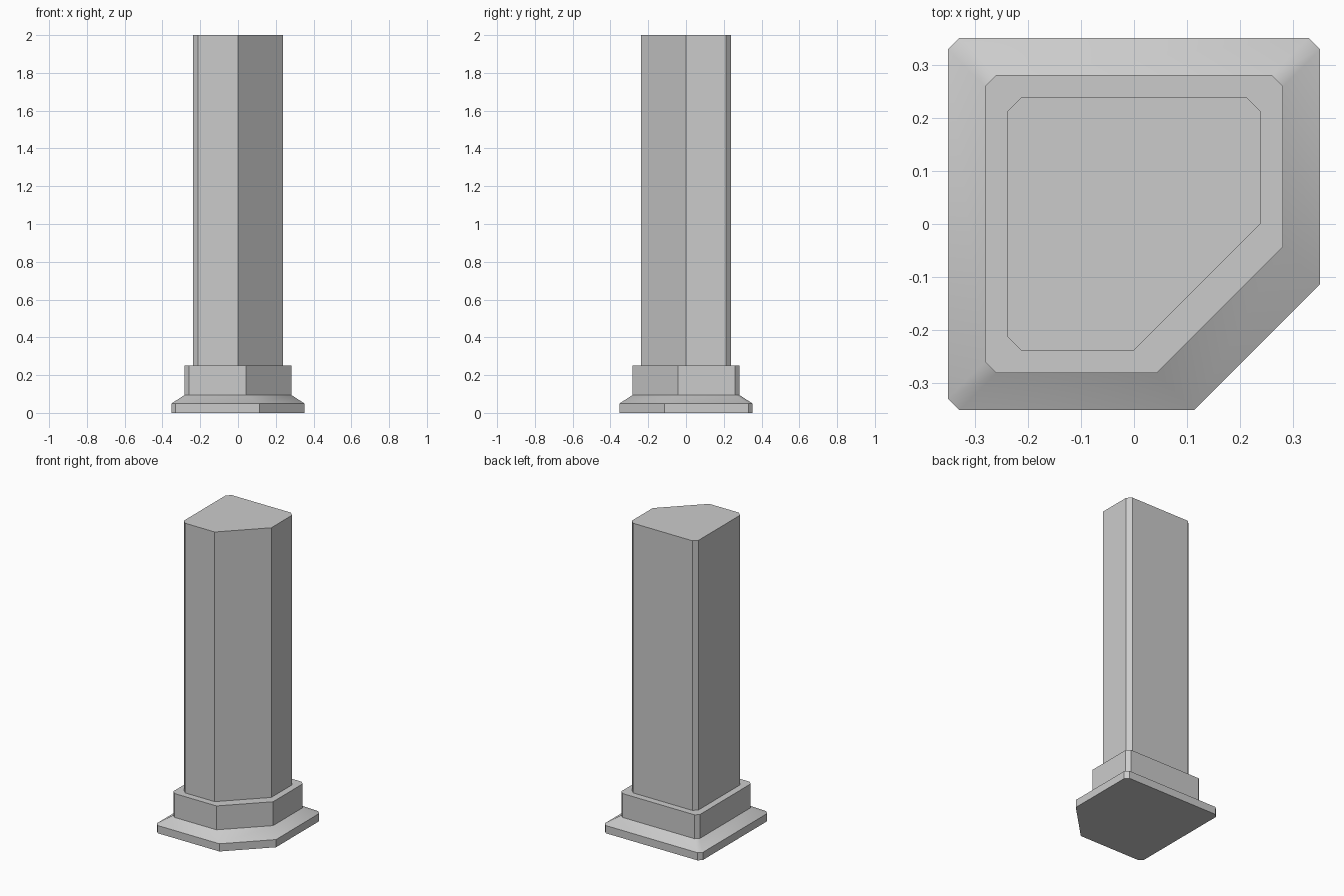
import bpy, bmesh, math

if "Cube" in bpy.data.objects:
    bpy.data.objects.remove(bpy.data.objects["Cube"])


def outline(h, chamfer=0.025, cut=0.239):
    """Square of half-width h: three small chamfers, one large front-right cut."""
    pts = []
    for sx, sy, c in ((1, -1, cut), (1, 1, chamfer), (-1, 1, chamfer), (-1, -1, chamfer)):
        pair = [(sx * (h - c), sy * h), (sx * h, sy * (h - c))]
        pts += pair if sx * sy < 0 else pair[::-1]
    return pts


def loft(name, rings, cap_bottom=False, cap_top=False):
    """Skin a stack of (outline, z) rings."""
    bm = bmesh.new()
    loops = [[bm.verts.new((x, y, z)) for x, y in pts] for pts, z in rings]
    for a, b in zip(loops, loops[1:]):
        for i in range(len(a)):
            j = (i + 1) % len(a)
            bm.faces.new((a[i], a[j], b[j], b[i]))
    if cap_bottom:
        bm.faces.new(loops[0][::-1])
    if cap_top:
        bm.faces.new(loops[-1])
    mesh = bpy.data.meshes.new(name)
    bm.to_mesh(mesh)
    bm.free()
    obj = bpy.data.objects.new(name, mesh)
    bpy.context.collection.objects.link(obj)
    bpy.ops.object.select_all(action='DESELECT')
    obj.select_set(True)
    bpy.context.view_layer.objects.active = obj
    bpy.ops.object.shade_smooth_by_angle(angle=math.radians(30))
    return obj


foot = outline(0.352, 0.022)
plinth = outline(0.282, 0.022)
shaft = outline(0.239, 0.026)

# Stepped base: foot slab, sloped shoulder, plinth block and ledge
loft("pillar_base", [(foot, 0), (foot, 0.05), (plinth, 0.095),
                     (plinth, 0.25), (shaft, 0.25)], cap_bottom=True)

# Tall shaft rising from the ledge
loft("pillar_shaft", [(shaft, 0.25), (shaft, 2.0)], cap_top=True)
